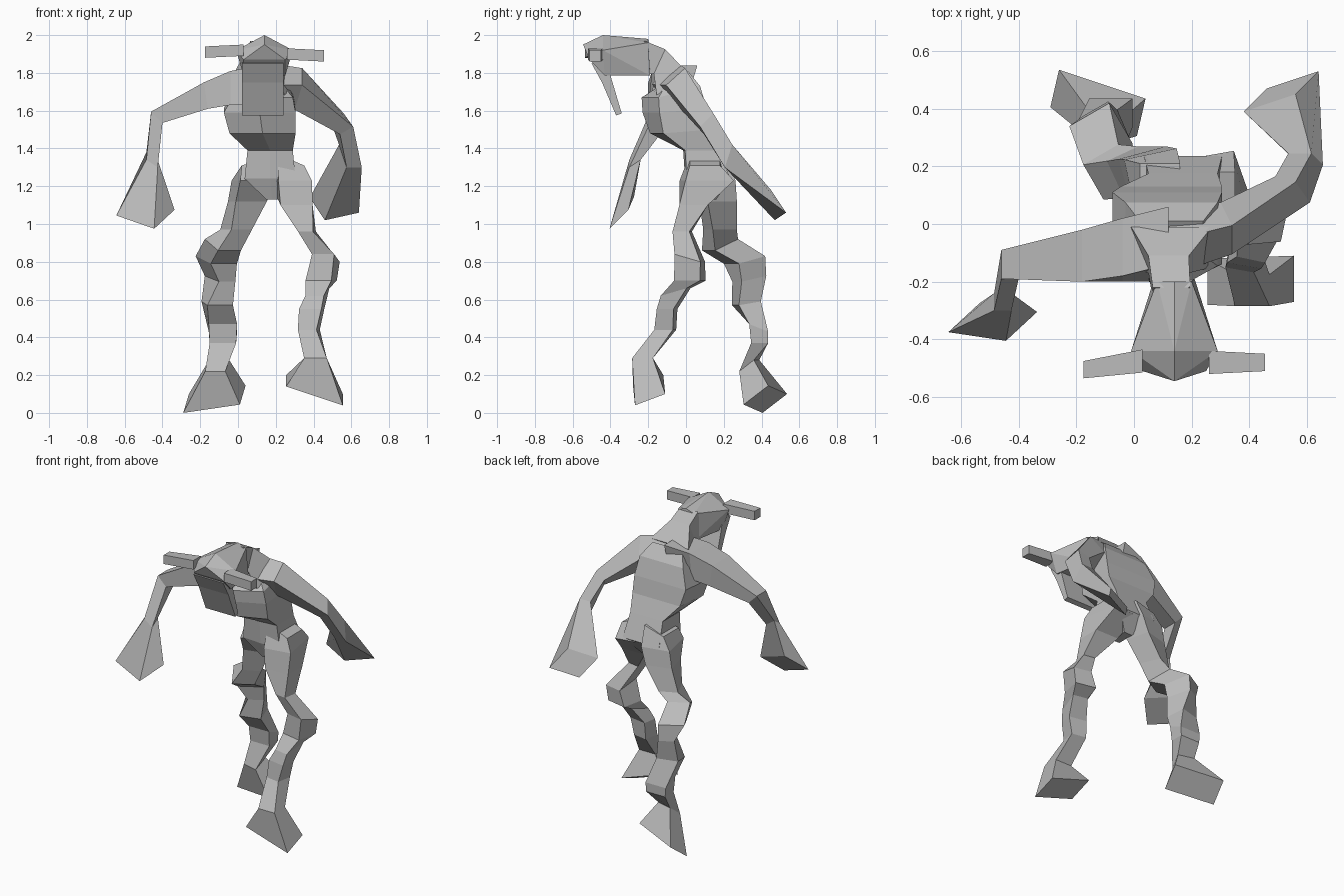
import bpy
import bmesh
from math import radians
from mathutils import Matrix, Vector

default_cube = bpy.data.objects.get("Cube")
if default_cube:
    bpy.data.objects.remove(default_cube, do_unlink=True)

UNIT = 0.01  # all measures below are in hundredths

grey = bpy.data.materials.new("plain_grey")
grey.use_nodes = True
grey_value = (0.5, 0.5, 0.5, 1)
grey.diffuse_color = grey_value
grey.node_tree.nodes["Principled BSDF"].inputs["Base Color"].default_value = grey_value


def finish(name, bm):
    """Turn a bmesh into a flat shaded object."""
    bmesh.ops.recalc_face_normals(bm, faces=bm.faces)
    mesh = bpy.data.meshes.new(name)
    bm.to_mesh(mesh)
    bm.free()
    mesh.materials.append(grey)
    obj = bpy.data.objects.new(name, mesh)
    bpy.context.collection.objects.link(obj)
    return obj


def ring(centre, u, v):
    """Four corners around a centre, spanned by two half axes."""
    c, u, v = Vector(centre), Vector(u), Vector(v)
    return [c + u + v, c - u + v, c - u - v, c + u - v]


def level(x, y, z, wide, deep, tilt=0, yaw=0):
    """Near horizontal ring, rear edge raised by tilt, turned by yaw degrees."""
    turn = Matrix.Rotation(radians(yaw), 3, "Z")
    return ring((x, y, z), turn @ Vector((wide, 0, 0)), turn @ Vector((0, deep, tilt)))


def keeled(keel, *args):
    """Level ring with an extra point pushed out at the middle of its front."""
    points = level(*args)
    points.insert(3, (points[2] + points[3]) / 2 - Vector((0, keel, 0)))
    return points


def loft(name, rings):
    """Skin a chain of rings and close both ends."""
    bm = bmesh.new()
    loops = [[bm.verts.new(p * UNIT) for p in r] for r in rings]
    for a, b in zip(loops, loops[1:]):
        for i in range(len(a)):
            j = (i + 1) % len(a)
            bm.faces.new((a[i], a[j], b[j], b[i]))
    bm.faces.new(loops[0])
    bm.faces.new(loops[-1])
    return finish(name, bm)


def hull(name, points):
    """Wrap a faceted solid around a few points."""
    bm = bmesh.new()
    for p in points:
        bm.verts.new(Vector(p) * UNIT)
    result = bmesh.ops.convex_hull(bm, input=bm.verts)
    inside = [g for g in result["geom_interior"] if isinstance(g, bmesh.types.BMVert)]
    bmesh.ops.delete(bm, geom=inside, context="VERTS")
    return finish(name, bm)


# Torso from crotch to shoulders, with a ridge down the chest
loft("torso", [
    keeled(0, 18, 10, 113, 3, 6),
    keeled(1, 17, 12, 124, 13.5, 11.5),
    keeled(1, 17, 8.5, 139, 12, 9),
    keeled(7, 13, 0.5, 149, 17.5, 12.5, 1),
    keeled(9, 11.5, -1.5, 160, 19, 12.5, 1),
    keeled(9, 13, -3.5, 170, 16, 11, 3),
    keeled(3, 13, -5, 177, 11, 6, 4),
])

# Neck reaching forward to the head
loft("neck", [
    ring((13, -8, 173), (14, 0, 0), (0, 7, 9)),
    ring((12, -14, 186), (7, 0, 0), (0, 3, 6.5)),
    ring((13, -24, 188), (6.5, 0, 0), (0, 2, 9)),
])

# Head, widened at the brow with a ridge along the top
MID = 14
head_points = [(MID, -20, 198), (MID, -44, 200), (MID, -54.5, 195)]
for half, y, z in [(6, -20, 196), (15, -44, 192), (11, -51, 187),
                   (11, -43, 178.5), (7, -19, 178.5)]:
    head_points += [(MID - half, y, z), (MID + half, y, z)]
hull("head", head_points)

# Flat face plate hanging below the brow
loft("face_plate", [
    ring((13, -46, 186), (11, 0, 0), (0, 4, 1)),
    ring((13, -42, 176), (11, 0, 0), (0, 2.5, 1)),
    ring((13, -35.5, 158), (11, 0, 0), (0, 1.5, 0.5)),
])

# Horns sticking out sideways
for name, root, tip in [("right_horn", (3, -47.5, 192), (-17.5, -50.5, 191)),
                        ("left_horn", (26, -48, 190), (45.5, -48, 189))]:
    loft(name, [ring(root, (0, 4, 0), (0, 0, 3)), ring(tip, (0, 3, 0), (0, 0, 3))])

# Left arm swung backwards, ending in a flared hand
loft("left_arm", [
    ring((12, -7, 174), (0, 6, 6), (0, -5, 6)),
    ring((32, -1.5, 171.5), (0, 5, 4.5), (2, -4, 6.5)),
    ring((55, 12, 153), (-2.5, 3.5, 3.5), (3.5, -1, 2)),
    ring((59.5, 22.5, 136), (-2, 2, 6), (4, 0, 0)),
    ring((51, 46, 110), (-4, -4, 6), (9, 3, 2)),
])

# Right arm held forwards
loft("right_arm", [
    ring((12, -7, 174), (0, 10, 0), (0, 3, 10)),
    ring((-4, -9, 172), (0, 10, 0), (0, 1, 9)),
    ring((-17, -11, 168), (0, 9, 0), (-1, 0, 7)),
    ring((-43, -14, 156.5), (0, 5, 0), (-3, 0, 3)),
    ring((-45.5, -27, 134), (0, 3, 2), (-3, 0, 2)),
    ring((-49, -34, 106), (5.4, 5, 5), (-10, 1.5, 3.5)),
])

# Left leg stepping forwards
loft("left_leg", [
    ring((28, 10, 134), (7, 0, -3), (0, 8, 0)),
    level(28, 11, 123, 9, 13, 0, 10),
    level(31, 4, 110, 8.5, 7.5),
    level(36.5, -2, 96, 4, 4.5, 0, -10),
    level(46.5, 2, 82, 6, 7, -2, -12),
    level(44, 2, 70, 7, 7, 0, -12),
    level(42, -5.5, 64, 5, 7, 2, -12),
    level(39, -10, 55, 6, 4.5, 0, -10),
    level(37.5, -11, 44, 5, 5, 0, -10),
    level(41, -23, 29, 6, 5.5),
    ring((40.5, -19.5, 12), (15, 0.5, -5), (0, 8, 3)),
])

# Right leg trailing behind
loft("right_leg", [
    ring((9, 13, 133), (7, 0, 2), (0, 8, 0)),
    level(8, 13.5, 123, 9.3, 11, 0, 12),
    level(5, 17, 112, 8.5, 8, 0, 15),
    level(-1, 18, 97, 6, 7, 0, 25),
    level(-8, 18, 89, 7, 7, 3, 30),
    level(-11.5, 31, 81, 8, 8, 2, 30),
    level(-9.5, 33.5, 71, 5, 7.5, 1.5, 30),
    level(-11, 32, 58, 7, 6, 1, 15),
    level(-8, 38.5, 45, 7.5, 5, -2),
    level(-8, 39, 37, 7, 4.5),
    level(-11, 33.5, 25, 5.5, 4, 3, -15),
    ring((-12.5, 42, 7.2), (15, -5, 2.2), (1.5, 6.5, 5)),
])
